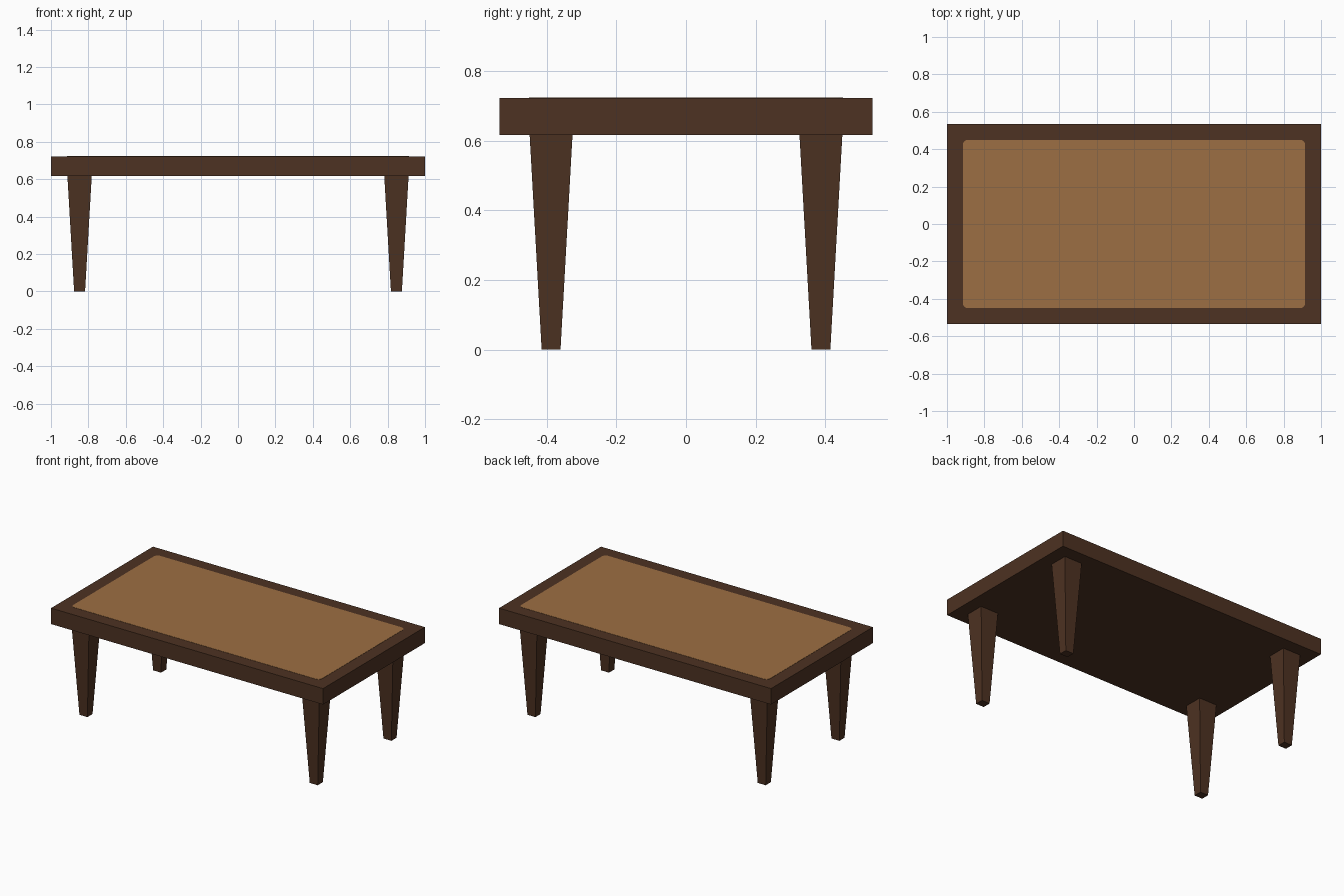
import bpy, bmesh

if "Cube" in bpy.data.objects:
    bpy.data.objects.remove(bpy.data.objects["Cube"])


def material(name, rgb):
    m = bpy.data.materials.new(name)
    m.diffuse_color = (*rgb, 1)
    m.use_nodes = True
    m.node_tree.nodes["Principled BSDF"].inputs["Base Color"].default_value = m.diffuse_color
    return m


dark = material("dark wood", (0.075, 0.032, 0.016))
tan = material("tan wood", (0.335, 0.158, 0.056))


def box(name, centre, half, mat, z0, z1, taper=(1, 1), corner=0):
    """Box from z0 to z1; the bottom is scaled by taper, upright edges rounded by corner."""
    bm = bmesh.new()
    bmesh.ops.create_cube(bm, size=2)
    for v in bm.verts:
        top = v.co.z > 0
        sx, sy = (1, 1) if top else taper
        v.co = (centre[0] + v.co.x * half[0] * sx,
                centre[1] + v.co.y * half[1] * sy, z1 if top else z0)
    if corner:
        upright = [e for e in bm.edges if abs(e.verts[0].co.z - e.verts[1].co.z) > 1e-5]
        bmesh.ops.bevel(bm, geom=upright, offset=corner, segments=3, profile=0.5,
                        affect='EDGES')
    mesh = bpy.data.meshes.new(name)
    bm.to_mesh(mesh)
    bm.free()
    mesh.materials.append(mat)
    ob = bpy.data.objects.new(name, mesh)
    bpy.context.collection.objects.link(ob)
    return ob


# Thick table top and the lighter panel laid into it
box("table_top", (0, 0), (1, 0.535), dark, 0.616, 0.722)
box("top_panel", (0, 0), (0.915, 0.45), tan, 0.721, 0.7235, corner=0.026)

# Four tapered legs
for sx, side in ((-1, "left"), (1, "right")):
    for sy, end in ((-1, "front"), (1, "back")):
        box(f"{end}_{side}_leg", (sx * 0.847, sy * 0.387), (0.065, 0.0615), dark,
            0, 0.616, taper=(0.45, 0.44))
